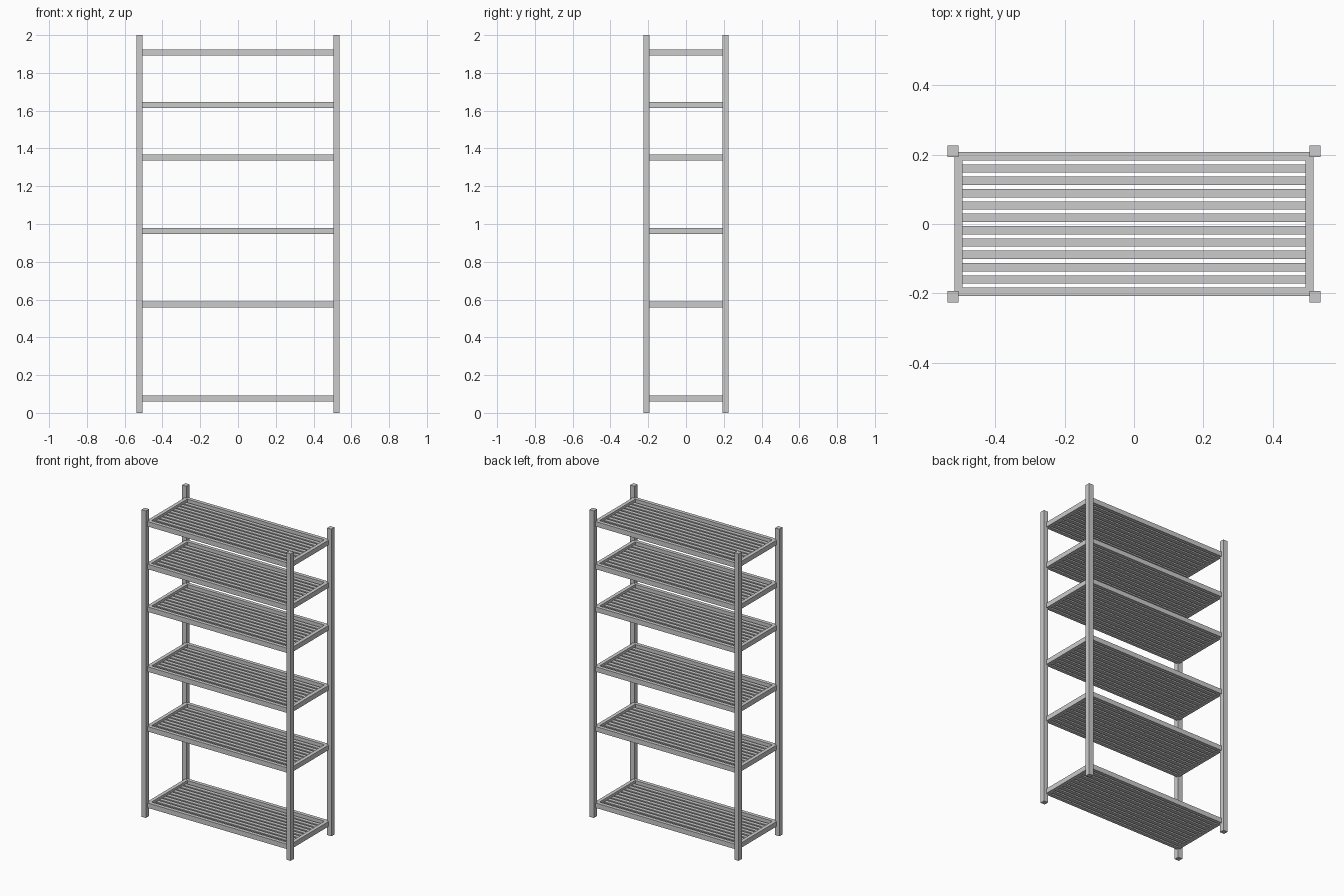
import bpy, bmesh
from mathutils import Matrix, Vector

if "Cube" in bpy.data.objects:
    bpy.data.objects.remove(bpy.data.objects["Cube"])

PX, PY, PW = 0.522, 0.2095, 0.032      # post centres and width
RX, RY, RW, RH = 0.506, 0.1955, 0.024, 0.032  # rail centres, width, height
SHELVES = [0.075, 0.573, 0.962, 1.352, 1.63, 1.908]
SLATS, SLAT_H = 10, 0.016


def boxes(name, items):
    """One object made of boxes given as (centre, size)."""
    bm = bmesh.new()
    for c, s in items:
        m = Matrix.Translation(c) @ Matrix.Diagonal(Vector((*s, 1)))
        bmesh.ops.create_cube(bm, size=1, matrix=m)
    me = bpy.data.meshes.new(name)
    bm.to_mesh(me)
    bm.free()
    ob = bpy.data.objects.new(name, me)
    bpy.context.collection.objects.link(ob)
    return ob


# Corner posts
for sx, side in ((-1, "left"), (1, "right")):
    for sy, face in ((-1, "front"), (1, "back")):
        boxes(f"{face}_{side}_post", [((sx * PX, sy * PY, 1), (PW, PW, 2))])

# Shelves: a rail frame with slats sitting low inside it
pitch = 2 * RY / (SLATS + 1)
for i, z in enumerate(SHELVES, 1):
    boxes(f"shelf_{i}_long_rails",
          [((0, s * RY, z), (2 * RX + RW, RW, RH)) for s in (-1, 1)])
    boxes(f"shelf_{i}_end_rails",
          [((s * RX, 0, z), (RW, 2 * RY - RW, RH)) for s in (-1, 1)])
    boxes(f"shelf_{i}_slats",
          [((0, -RY + k * pitch, z - RH / 2 + SLAT_H / 2),
            (2 * RX - RW, RW, SLAT_H)) for k in range(1, SLATS + 1)])
